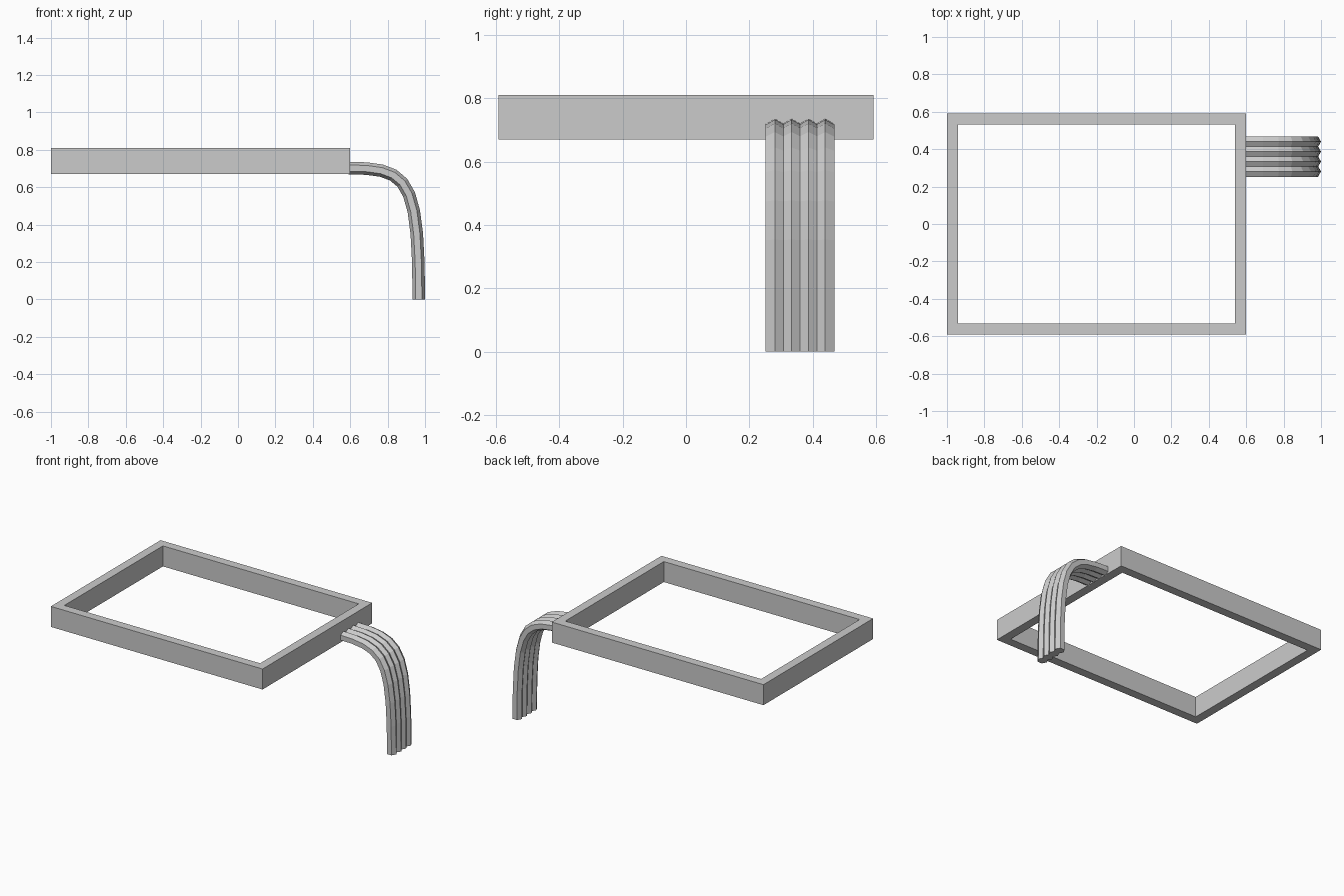
import bpy, bmesh, math
from mathutils import Vector
from mathutils.geometry import interpolate_bezier

if "Cube" in bpy.data.objects:
    bpy.data.objects.remove(bpy.data.objects["Cube"])


def make_object(name, bm):
    bmesh.ops.recalc_face_normals(bm, faces=bm.faces)
    mesh = bpy.data.meshes.new(name)
    bm.to_mesh(mesh)
    bm.free()
    obj = bpy.data.objects.new(name, mesh)
    bpy.context.collection.objects.link(obj)
    return obj


def rect(bm, x0, x1, y, z):
    return [bm.verts.new(p) for p in
            ((x0, -y, z), (x1, -y, z), (x1, y, z), (x0, y, z))]


# Open rectangular frame: outer and inner loops bridged all round
bm = bmesh.new()
loops = [rect(bm, -1.0, 0.6, 0.592, 0.67), rect(bm, -1.0, 0.6, 0.592, 0.81),
         rect(bm, -0.94, 0.54, 0.532, 0.81), rect(bm, -0.94, 0.54, 0.532, 0.67)]
for k in range(4):
    a, b = loops[k], loops[(k + 1) % 4]
    for i in range(4):
        j = (i + 1) % 4
        bm.faces.new((a[i], a[j], b[j], b[i]))
make_object("rectangular_frame", bm)

# Bent pipe: hexagon swept along a curve from the frame wall to the ground
RADIUS = 0.0335
SIDES = 6
PATH = interpolate_bezier(Vector((0.59, 0, 0.702)), Vector((0.91, 0, 0.702)),
                          Vector((0.9665, 0, 0.65)), Vector((0.9665, 0, 0)), 10)


def bent_pipe(name, y):
    bm = bmesh.new()
    rings = []
    last = len(PATH) - 1
    for i, p in enumerate(PATH):
        # square ends, mitred bends
        if i == 0:
            t = Vector((1, 0, 0))
        elif i == last:
            t = Vector((0, 0, -1))
        else:
            t = ((PATH[i + 1] - p).normalized() + (p - PATH[i - 1]).normalized()).normalized()
        normal = Vector((-t.z, 0, t.x))
        ring = []
        for s in range(SIDES):
            a = 2 * math.pi * s / SIDES
            offset = normal * math.cos(a) + Vector((0, 1, 0)) * math.sin(a)
            ring.append(bm.verts.new(p + Vector((0, y, 0)) + offset * RADIUS))
        rings.append(ring)
    for a, b in zip(rings, rings[1:]):
        for i in range(SIDES):
            j = (i + 1) % SIDES
            bm.faces.new((a[i], a[j], b[j], b[i]))
    bm.faces.new(rings[0])
    bm.faces.new(rings[-1])
    make_object(name, bm)


# Row of four pipes side by side
for n in range(4):
    bent_pipe(f"bent_pipe_{n + 1}", 0.281 + 0.053 * n)
